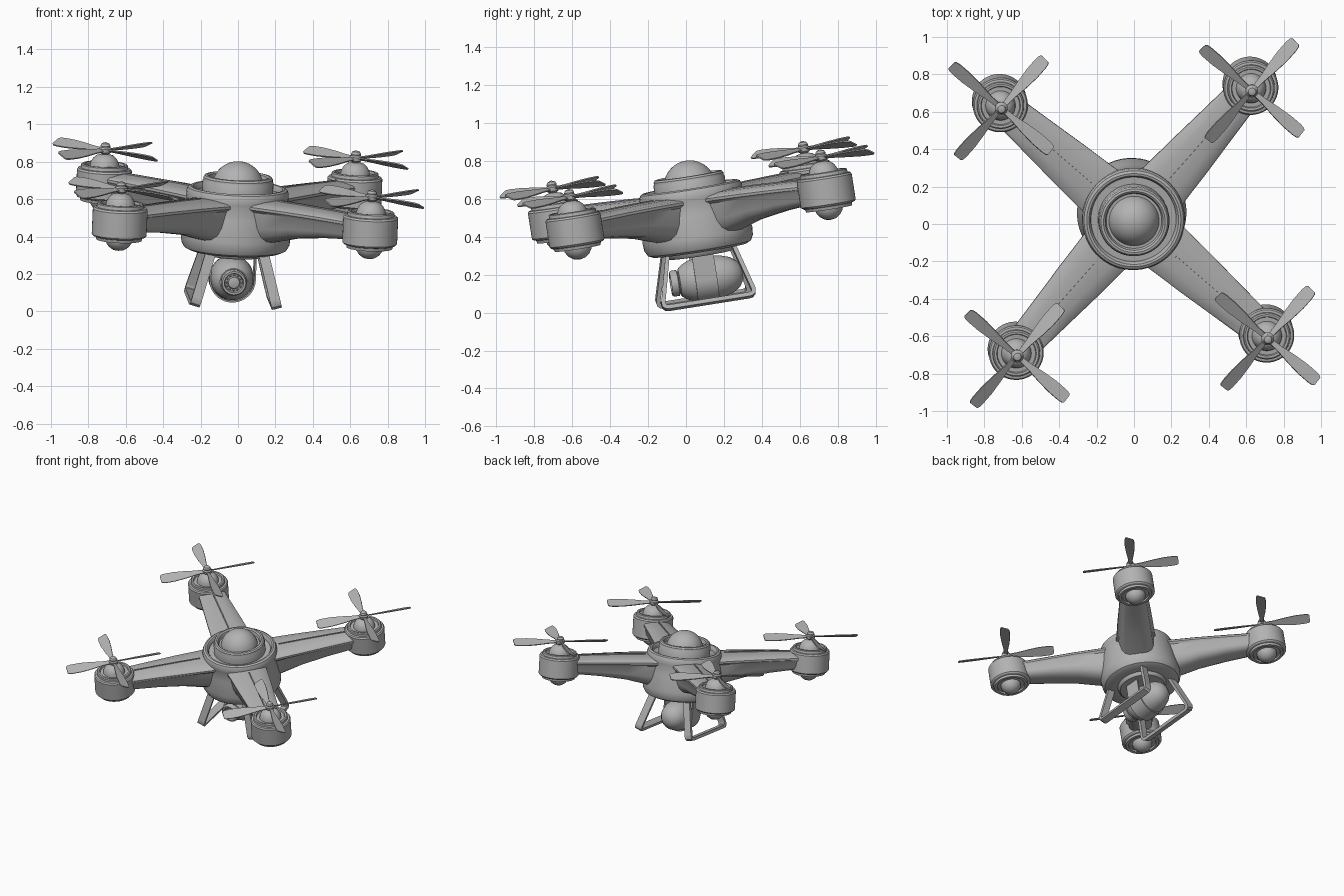
import bpy, bmesh
from math import radians, sin, cos, pi
from mathutils import Matrix, Vector

if "Cube" in bpy.data.objects:
    bpy.data.objects.remove(bpy.data.objects["Cube"])

grey = bpy.data.materials.new("matte_grey")
grey.use_nodes = True
grey.diffuse_color = (0.45, 0.45, 0.45, 1)
grey.node_tree.nodes["Principled BSDF"].inputs["Base Color"].default_value = grey.diffuse_color


def rot(angle, axis):
    return Matrix.Rotation(radians(angle), 4, axis)


def move(x, y, z):
    return Matrix.Translation((x, y, z))


# The whole drone flies nose-down with a slight roll and yaw
ROOT = move(-0.005, 0.03, 0.564) @ rot(2.5, 'Y') @ rot(8.8, 'X') @ rot(4, 'Z')
parts = []


def finish(name, bm, place=Matrix(), thick=0):
    bmesh.ops.remove_doubles(bm, verts=bm.verts, dist=1e-5)
    bmesh.ops.recalc_face_normals(bm, faces=bm.faces)
    mesh = bpy.data.meshes.new(name)
    bm.to_mesh(mesh)
    bm.free()
    mesh.materials.append(grey)
    ob = bpy.data.objects.new(name, mesh)
    bpy.context.scene.collection.objects.link(ob)
    ob.matrix_world = ROOT @ place
    if thick:
        mod = ob.modifiers.new("thickness", 'SOLIDIFY')
        mod.thickness, mod.offset, mod.use_even_offset = thick, 0, True
    parts.append(ob)


def lathe(name, profile, place=Matrix(), steps=56):
    bm = bmesh.new()
    vs = [bm.verts.new((r, 0, h)) for r, h in profile]
    es = [bm.edges.new(pair) for pair in zip(vs, vs[1:])]
    bmesh.ops.spin(bm, geom=vs + es, axis=(0, 0, 1), cent=(0, 0, 0),
                   angle=2 * pi, steps=steps, use_duplicate=False)
    finish(name, bm, place)


def bridge(bm, rows, closed=False):
    for a, b in zip(rows, rows[1:]):
        n = len(a)
        for i in range(n if closed else n - 1):
            j = (i + 1) % n
            bm.faces.new((a[i], a[j], b[j], b[i]))


def ribbon(name, path, width, thick, place):
    bm = bmesh.new()
    bridge(bm, [[bm.verts.new((u, s * width / 2, h)) for s in (-1, 1)] for u, h in path])
    finish(name, bm, place, thick)


def arc(radius, start, end, steps, h=0):
    angles = [radians(start + (end - start) * i / steps) for i in range(steps + 1)]
    return [(radius * cos(a), h + radius * sin(a)) for a in angles]


# Central drum with a recessed top, raised collar and dome
BODY = move(0, 0.006, 0)
lathe("body_drum", [(0, -0.265), (0.165, -0.265), (0.175, -0.255), (0.18, -0.24), (0.25, -0.24),
                    (0.275, -0.228), (0.29, -0.2), (0.293, -0.16), (0.28, -0.04), (0.271, 0.03),
                    (0.274, 0.04), (0.274, 0.075), (0.266, 0.093), (0.252, 0.1), (0.24, 0.098),
                    (0.232, 0.088), (0.228, 0.068), (0, 0.068)], BODY)
lathe("top_collar", [(0.19, 0.06), (0.19, 0.13), (0.186, 0.137), (0.186, 0.15), (0.178, 0.16),
                     (0.165, 0.162), (0.155, 0.155), (0.148, 0.13), (0, 0.13)], BODY)
lathe("top_dome", arc(0.137, 0, 90, 14, 0.102), BODY)

# Camera pod, lens and hanging strap
CAM = move(-0.01, 0.01, -0.392)
lathe("camera_pod", [(0, -0.205), (0.035, -0.2), (0.068, -0.18), (0.093, -0.145), (0.11, -0.095),
                     (0.117, -0.03), (0.116, 0.02), (0.108, 0.075), (0.092, 0.11), (0.072, 0.135),
                     (0.06, 0.137)], CAM @ rot(90, 'X'))
lathe("camera_lens", [(0.06, 0.12), (0.06, 0.14), (0.069, 0.145), (0.069, 0.172), (0.063, 0.182),
                      (0.052, 0.182), (0.047, 0.16), (0.035, 0.16), (0.03, 0.17), (0, 0.178)],
      CAM @ rot(90, 'X'), 32)
bm = bmesh.new()
for i in range(12):
    spot = rot(30 * i, 'Z') @ move(0.041, 0, 0.163)
    bmesh.ops.create_icosphere(bm, subdivisions=1, radius=0.007, matrix=spot)
finish("lens_studs", bm, CAM @ rot(90, 'X'))
ribbon("camera_strap", [(0.12, 0.145)] + arc(0.12, 0, -180, 28) + [(-0.12, 0.145)],
       0.115, 0.009, CAM)

# Landing skids: bent flat bars, splayed outwards
half = [(0.172, 0.02), (0.238, -0.235), (0.241, -0.25), (0.238, -0.264), (0.228, -0.273), (0.21, -0.275)]
skid = half + [(-u, h) for u, h in reversed(half)]
for name, side in (("left_skid", -1), ("right_skid", 1)):
    ribbon(name, skid, 0.055, 0.022,
           rot(90, 'Z') @ move(0, side * 0.145, -0.24) @ rot(side * 15.6, 'X'))


# Arm: lipped top plate over a tapering rounded hull
def arm(name, place):
    bm = bmesh.new()
    rows = []
    for r, w, top, low in ((0.18, 0.15, 0.048, -0.18), (0.3, 0.14, 0.05, -0.155),
                           (0.45, 0.13, 0.052, -0.115), (0.65, 0.113, 0.052, -0.085),
                           (0.87, 0.095, 0.05, -0.064)):
        side = [(0, top + 0.014), (0.5 * w, top + 0.009), (0.92 * w, top - 0.004), (w, top - 0.014),
                (w, top - 0.028), (0.9 * w, top - 0.042), (0.82 * w, 0.5 * low),
                (0.7 * w, 0.78 * low), (0.48 * w, 0.95 * low), (0.2 * w, low)]
        ring = side + [(-y, h) for y, h in reversed(side[1:])]
        rows.append([bm.verts.new((r, y, h)) for y, h in ring])
    bridge(bm, rows, True)
    bm.faces.new(rows[0])
    bm.faces.new(rows[-1])
    finish(name, bm, place)
    ribbon(name + "_seam", [(0.3, 0.066), (0.45, 0.068), (0.65, 0.068), (0.8, 0.067)],
           0.008, 0.008, place)


# Motor housing with stepped rims, lower bulb and upper cap
HOUSING = ([(0, -0.16), (0.03, -0.154), (0.055, -0.137), (0.071, -0.112), (0.074, -0.09),
            (0.098, -0.088), (0.102, -0.1), (0.122, -0.1), (0.126, -0.084), (0.14, -0.08),
            (0.147, -0.072), (0.147, 0.065), (0.14, 0.075), (0.127, 0.077), (0.125, 0.094),
            (0.118, 0.099), (0.106, 0.098), (0.102, 0.085), (0.08, 0.085)]
           + [(0.076, 0.105), (0.064, 0.128), (0.045, 0.145), (0.02, 0.152), (0.018, 0.16)])
HUB = [(0.016, 0.15), (0.032, 0.162), (0.034, 0.182), (0.026, 0.19),
       (0.027, 0.197), (0.02, 0.21), (0, 0.217)]


# Four pitched blades around one hub
def propeller(name, place):
    bm = bmesh.new()
    tilt = radians(27)
    for k in range(4):
        turn = rot(90 * k, 'Z')
        rows = []
        for s, w in ((0.02, 0.013), (0.09, 0.018), (0.17, 0.03), (0.25, 0.038),
                     (0.32, 0.038), (0.345, 0.034), (0.354, 0.026)):
            rows.append([bm.verts.new(turn @ Vector((s, v * cos(tilt), 0.174 - v * sin(tilt))))
                         for v in (-w, 0, w)])
        bridge(bm, rows)
    finish(name, bm, place, 0.007)


for corner, angle in (("back_left", 45), ("back_right", 135), ("front_right", 225), ("front_left", 315)):
    arm(corner + "_arm", rot(angle, 'Z'))
    pod = rot(angle, 'Z') @ move(0.95, 0, 0)
    lathe(corner + "_motor", HOUSING, pod, 48)
    lathe(corner + "_hub", HUB, pod, 24)
    propeller(corner + "_propeller", pod)

# Apply the thickness, then smooth shading with crisp edges
bpy.ops.object.select_all(action='DESELECT')
for ob in parts:
    ob.select_set(True)
bpy.context.view_layer.objects.active = parts[0]
bpy.ops.object.convert(target='MESH')
bpy.ops.object.shade_smooth_by_angle(angle=radians(32))
